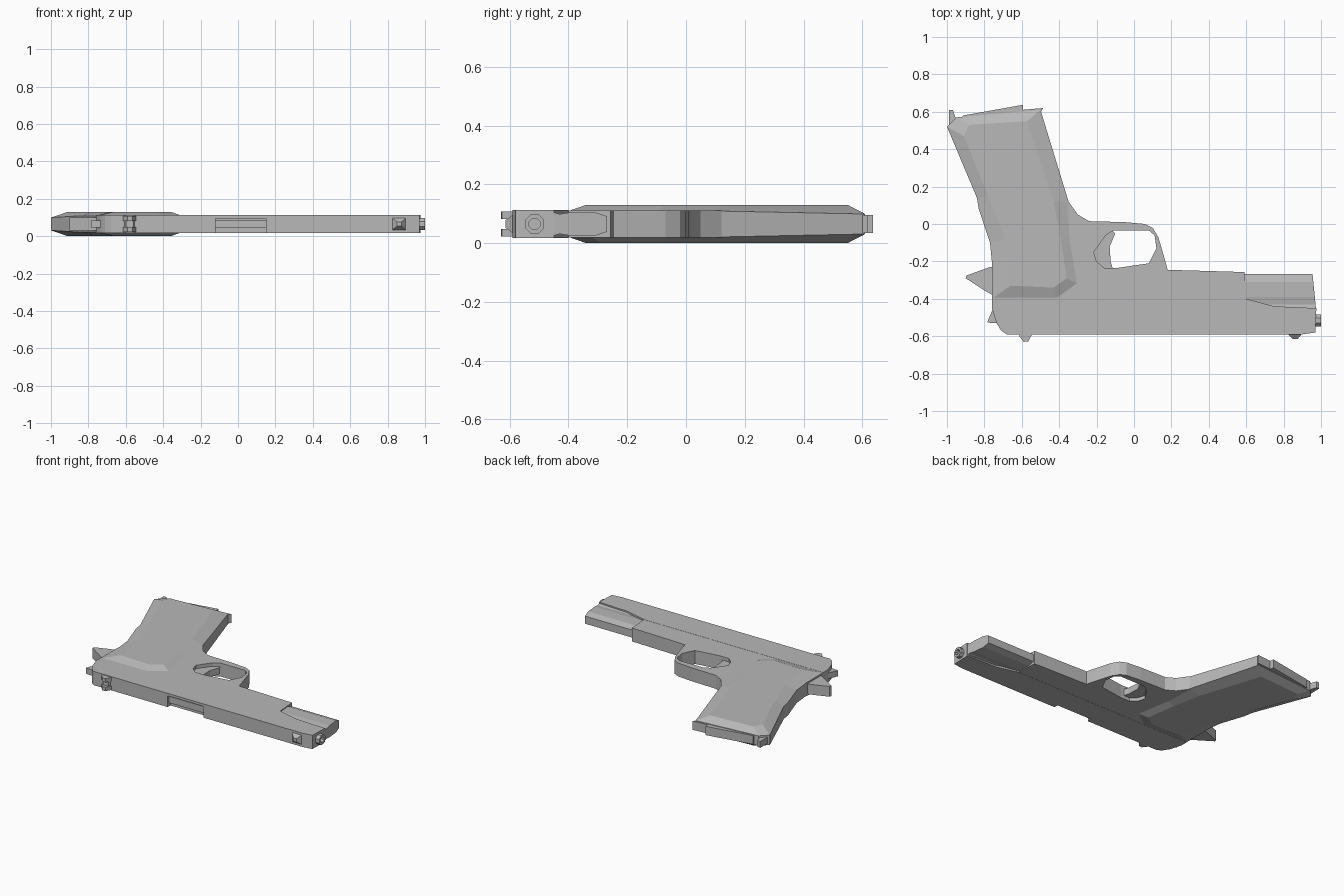
import bpy, bmesh, math

ZC = 0.065  # mid-plane of the model lying on its side

# dark grey metal
metal = bpy.data.materials.new("dark_grey")
metal.diffuse_color = (0.48, 0.48, 0.48, 1)


def loft(name, rings, caps=True):
    """Join closed rings of equal length into a solid."""
    bm = bmesh.new()
    vs = [[bm.verts.new(p) for p in r] for r in rings]
    n = len(rings[0])
    for a, b in zip(vs, vs[1:]):
        for i in range(n):
            j = (i + 1) % n
            bm.faces.new((a[i], a[j], b[j], b[i]))
    if caps:
        bm.faces.new(vs[0][::-1])
        bm.faces.new(vs[-1])
    bmesh.ops.recalc_face_normals(bm, faces=bm.faces)
    me = bpy.data.meshes.new(name)
    bm.to_mesh(me)
    bm.free()
    me.materials.append(metal)
    ob = bpy.data.objects.new(name, me)
    bpy.context.collection.objects.link(ob)
    return ob


def plate(name, pts, half, zc=ZC):
    """Side outline in x, y given thickness in z."""
    return loft(name, [[(x, y, zc + s * half) for x, y in pts] for s in (-1, 1)])


def cut(ob, cutter):
    m = ob.modifiers.new("cut", 'BOOLEAN')
    m.operation = 'DIFFERENCE'
    m.solver = 'EXACT'
    m.object = cutter
    bpy.context.view_layer.objects.active = ob
    bpy.ops.object.modifier_apply(modifier=m.name)
    bpy.data.objects.remove(cutter)


# slide with ejection port open to one side
slide = plate("slide", [(-0.76, -0.40), (-0.76, -0.45), (-0.735, -0.53), (-0.71, -0.57),
                        (-0.68, -0.59), (0.90, -0.59), (0.97, -0.58), (0.975, -0.45),
                        (0.75, -0.44), (0.60, -0.40)], 0.047)
cut(slide, plate("port_cutter", [(-0.12, -0.7), (0.15, -0.7), (0.15, -0.56), (-0.12, -0.56)],
                 0.06, 0.035))
plate("port_barrel", [(-0.13, -0.578), (0.16, -0.578), (0.16, -0.54), (-0.13, -0.54)], 0.022)

# frame with trigger guard opening
frame = plate("frame", [(-0.76, -0.40), (0.60, -0.40), (0.59, -0.257), (0.18, -0.245),
                        (0.165, -0.19), (0.13, -0.07), (0.10, -0.02), (0.06, 0.0),
                        (-0.05, 0.01), (-0.24, 0.015), (-0.30, 0.05), (-0.35, 0.12),
                        (-0.45, 0.10), (-0.68, -0.10), (-0.76, -0.22)], 0.046)
cut(frame, plate("guard_cutter", [(-0.09, -0.235), (0.08, -0.21), (0.12, -0.13), (0.11, -0.06),
                                  (0.08, -0.035), (-0.11, -0.035), (-0.15, -0.06),
                                  (-0.215, -0.15), (-0.20, -0.20), (-0.16, -0.235)], 0.1))

# trigger
plate("trigger", [(-0.22, -0.22), (-0.11, -0.25), (-0.125, -0.20), (-0.13, -0.12),
                  (-0.10, -0.05), (-0.12, -0.03), (-0.155, -0.06), (-0.22, -0.14)], 0.022)

# rounded spring housing under the muzzle
side = [(-0.46, 0.042), (-0.43, 0.034), (-0.39, 0.040), (-0.31, 0.040), (-0.268, 0.026)]
sec = side + [(y, -h) for y, h in reversed(side)]
loft("spring_housing", [[(x0 + k * (y + 0.27), y, ZC + h) for y, h in sec]
                        for x0, k in ((0.58, 0), (0.955, -0.1))])

# muzzle: eight sided ring with bore
rings = []
for x, r in ((0.95, 0.035), (1.0, 0.035), (1.0, 0.02), (0.96, 0.02)):
    rings.append([(x, -0.515 + r * math.cos(math.pi * (i + .5) / 4),
                   ZC + r * math.sin(math.pi * (i + .5) / 4)) for i in range(8)])
loft("muzzle", rings)

# grip: outer outline, inset outline for the faceted side panels
grip = [(-0.76, -0.40, -0.66, -0.33), (-0.76, -0.20, -0.68, -0.16), (-0.77, -0.10, -0.69, -0.08),
        (-0.83, 0.08, -0.75, 0.08), (-0.84, 0.14, -0.78, 0.15), (-1.0, 0.52, -0.91, 0.47),
        (-0.95, 0.57, -0.88, 0.53), (-0.50, 0.61, -0.57, 0.55), (-0.35, 0.12, -0.43, 0.12),
        (-0.34, -0.08, -0.39, -0.08), (-0.30, -0.32, -0.36, -0.29), (-0.41, -0.40, -0.43, -0.34)]
rings = []
for inner, s in ((1, -1), (0, -1), (0, 1), (1, 1)):
    rings.append([(p[2 * inner], p[2 * inner + 1],
                   ZC + s * (0.065 if inner else 0.034 if p[1] > 0.5 else 0.044)) for p in grip])
loft("grip", rings)

# magazine base and lanyard lug
plate("magazine_base", [(-0.92, 0.55), (-0.915, 0.58), (-0.595, 0.637), (-0.59, 0.59)], 0.03)
plate("magazine_lip", [(-0.60, 0.58), (-0.60, 0.61), (-0.485, 0.62), (-0.51, 0.58)], 0.03)
plate("lanyard_lug", [(-0.99, 0.53), (-0.99, 0.61), (-0.968, 0.61), (-0.955, 0.57),
                      (-0.93, 0.55)], 0.022)

# tang and hammer at the rear
plate("grip_tang", [(-0.74, -0.39), (-0.80, -0.355), (-0.90, -0.29), (-0.895, -0.275),
                    (-0.77, -0.23), (-0.72, -0.23)], 0.035)
plate("hammer", [(-0.72, -0.44), (-0.755, -0.455), (-0.785, -0.525), (-0.76, -0.53),
                 (-0.70, -0.53)], 0.02)

# rear sight as two ears with a low bridge, and front sight
for label, s in (("lower", -1), ("upper", 1)):
    plate("rear_sight_" + label, [(-0.62, -0.58), (-0.61, -0.605), (-0.59, -0.63),
                                  (-0.565, -0.627), (-0.54, -0.58)], 0.013, ZC + s * 0.03)
plate("rear_sight_bridge", [(-0.61, -0.58), (-0.60, -0.605), (-0.56, -0.605), (-0.55, -0.58)], 0.03)
loft("front_sight", [[(x, y, ZC + sx * h) for x, h, sx in
                      ((a, w, -1), (b, w, -1), (b, w, 1), (a, w, 1))]
                     for a, b, w, y in ((0.82, 0.90, 0.035, -0.585), (0.85, 0.875, 0.012, -0.615))])
